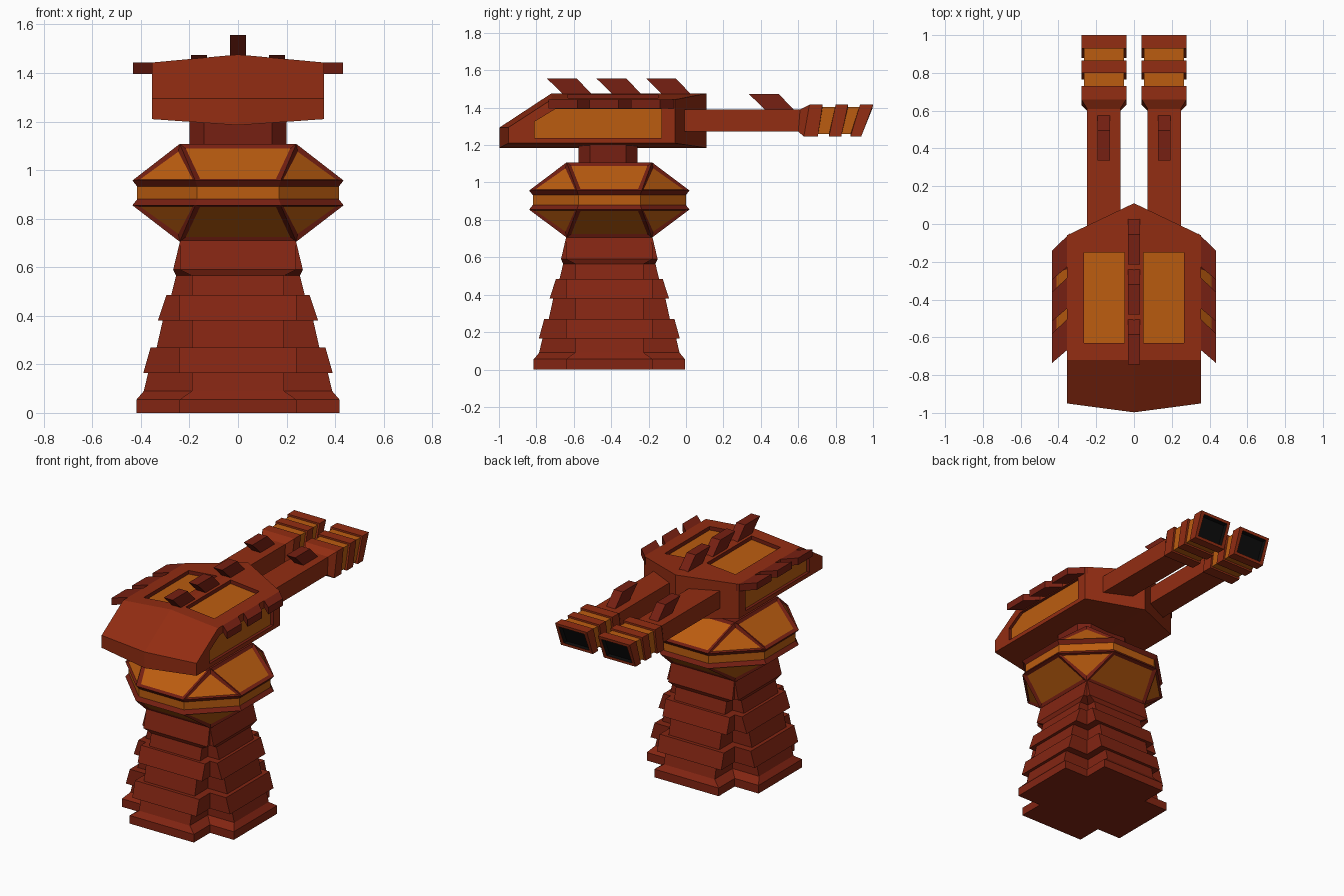
import bpy, bmesh

if "Cube" in bpy.data.objects:
    bpy.data.objects.remove(bpy.data.objects["Cube"])


def material(name, rgb):
    m = bpy.data.materials.new(name)
    m.diffuse_color = (*rgb, 1)
    m.use_nodes = True
    m.node_tree.nodes["Principled BSDF"].inputs["Base Color"].default_value = m.diffuse_color
    return m


RED = material("rust red", (0.29, 0.026, 0.006))
DARK = material("dark red", (0.225, 0.018, 0.006))
TRIM = material("trim brown red", (0.18, 0.014, 0.006))
ORANGE = material("amber orange", (0.50, 0.108, 0.005))
BLACK = material("bore black", (0.004, 0.004, 0.004))
CY = -0.41    # y centre of the pedestal


def finish(name, bm, mats):
    bmesh.ops.recalc_face_normals(bm, faces=bm.faces[:])
    me = bpy.data.meshes.new(name)
    bm.to_mesh(me)
    bm.free()
    for m in mats:
        me.materials.append(m)
    ob = bpy.data.objects.new(name, me)
    bpy.context.collection.objects.link(ob)
    return ob


def loft(name, rings, mats, seg=None, caps=(0, 0), split=False):
    """Skin closed rings of points; seg gives a material index per segment."""
    bm = bmesh.new()
    vs = [[bm.verts.new(p) for p in r] for r in rings]
    n = len(rings[0])
    for k in range(len(vs) - 1):
        for i in range(n):
            j = (i + 1) % n
            f = bm.faces.new((vs[k][i], vs[k][j], vs[k + 1][j], vs[k + 1][i]))
            f.material_index = seg[k] if seg else 0
    for ring, c in ((vs[0], caps[0]), (vs[-1], caps[1])):
        h = n // 2
        parts = [ring[:h + 1], ring[h:] + ring[:1]] if split else [ring]
        for p in parts:
            bm.faces.new(p).material_index = c
    return finish(name, bm, mats)


def prism_x(name, yz, x0, x1, mats, **kw):
    return loft(name, [[(x, y, z) for y, z in yz] for x in (x0, x1)], mats, **kw)


# Stepped pedestal with a plus-shaped plan: (z, half width, arm half width)
def plus(z, h, a):
    pts = [(a, -h), (a, -a), (h, -a), (h, a), (a, a), (a, h),
           (-a, h), (-a, a), (-h, a), (-h, -a), (-a, -a), (-a, -h)]
    return [(x, CY + y * 0.967, z) for x, y in pts]


tiers = [(0, .418, .24), (.055, .418, .24), (.09, .388, .19), (.165, .37, .19),
         (.165, .39, .24), (.27, .36, .24), (.27, .335, .19), (.38, .31, .19),
         (.38, .33, .24), (.485, .295, .24), (.485, .275, .19), (.565, .255, .19),
         (.59, .267, .24), (.71, .238, .236)]
loft("pedestal", [plus(*t) for t in tiers], [DARK])


# Collar: square at top and bottom, octagon in the middle, inset orange panels
def octagon(bm, z, h):
    a = h * 0.405
    pts = [(a, -h), (h, -a), (h, a), (a, h), (-a, h), (-h, a), (-h, -a), (-a, -h)]
    return [bm.verts.new((x, CY + y * 0.985, z)) for x, y in pts]


def square(bm, z, h):
    return [bm.verts.new((sx * h, CY + sy * h * .95, z))
            for sx, sy in ((1, -1), (1, 1), (-1, 1), (-1, -1))]


bm = bmesh.new()
octs = [octagon(bm, z, h) for z, h in ((.855, .435), (.88, .415), (.932, .415), (.957, .435))]
for k in range(3):
    for i in range(8):
        j = (i + 1) % 8
        f = bm.faces.new((octs[k][i], octs[k][j], octs[k + 1][j], octs[k + 1][i]))
        f.material_index = 1 if k == 1 else 0
panels = []
for z, o in ((.705, octs[0]), (1.108, octs[3])):
    sq = square(bm, z, .24)
    bm.faces.new(sq)
    for c in range(4):
        p, q, r = o[2 * c], o[2 * c + 1], o[(2 * c + 2) % 8]
        panels.append(bm.faces.new((sq[c], p, q)))
        panels.append(bm.faces.new((sq[c], q, r, sq[(c + 1) % 4])))
bmesh.ops.recalc_face_normals(bm, faces=bm.faces[:])
bmesh.ops.inset_individual(bm, faces=panels, thickness=.032, depth=-.01)
for f in panels:
    f.material_index = 1
finish("collar", bm, [TRIM, ORANGE])

# Neck
neck = [(.14, -.158), (.2, -.096), (.2, .096), (.14, .158),
        (-.14, .158), (-.2, .096), (-.2, -.096), (-.14, -.158)]
loft("neck", [[(x, y - .417, z) for x, y in neck] for z in (1.1, 1.205)], [TRIM])


# Head: pointed plan, ridged roof, sloping nose
def head_ring(zc, ze, back_c, back_e):
    w = .355
    return [(0, .11, zc), (w, -.06, ze), (w, back_e, ze),
            (0, back_c, zc), (-w, back_e, ze), (-w, -.06, ze)]


head = loft("head", [head_ring(1.185, 1.21, -.997, -.95), head_ring(1.294, 1.294, -.997, -.95),
                     head_ring(1.476, 1.443, -.72, -.72)], [RED, ORANGE, TRIM], split=True)

# Recessed panels in the roof and sides, cut out with amber floors
side_yz = [(-.81, 1.238), (-.81, 1.325), (-.70, 1.392), (-.13, 1.392), (-.13, 1.238)]
cutters = []
for s in (1, -1):
    slots = [RED, ORANGE, TRIM]
    cutters.append(prism_x("side_cutter", side_yz, s * .335, s * .45, slots,
                           seg=[2], caps=(1, 0)))
    roof = [[(s * x, y, 1.476 - .093 * x + dz) for x, y in
             ((.05, -.63), (.265, -.63), (.265, -.15), (.05, -.15))] for dz in (-.025, .1)]
    cutters.append(loft("roof_cutter", roof, slots, seg=[2], caps=(1, 0)))
bpy.context.view_layer.objects.active = head
for c in cutters:
    c.hide_render = True
    mod = head.modifiers.new("panel", 'BOOLEAN')
    mod.operation, mod.solver, mod.object = 'DIFFERENCE', 'EXACT', c
    bpy.ops.object.modifier_apply(modifier=mod.name)
    bpy.data.objects.remove(c)


# Swept-back fins on the roof, the sides and the barrels
def fin(name, x, y, z):
    yz = [(y + .012, z - .012), (y + .165, z - .012), (y + .075, z + .082), (y - .085, z + .082)]
    prism_x(name, yz, x - .033, x + .033, [TRIM])


for i in range(3):
    fin("roof_fin", 0, -.66 + i * .265, 1.475)
    for s in (1, -1):
        t = -.14 - i * .22
        plan = [(.34, t + .09), (.433, t), (.433, t - .155), (.34, t - .075)]
        loft("side_fin", [[(s * x, y, z) for x, y in plan] for z in (1.396, 1.443)], [TRIM])


# Twin barrels with slanted muzzle rings: (top y, bottom y, half width, half height)
def barrel_ring(cx, yt, yb, w, h):
    z = 1.331
    return [(cx - w, yb, z - h), (cx + w, yb, z - h), (cx + w, yt, z + h), (cx - w, yt, z + h)]


thin, wide, core = (.088, .059), (.119, .085), (.106, .073)
stations = [(-.1, -.1, *thin), (.61, .60, *thin), (.66, .63, *wide), (.73, .705, *wide),
            (.73, .705, *core), (.80, .765, *core), (.80, .765, *wide), (.866, .83, *wide),
            (.866, .83, *core), (.93, .88, *core), (.93, .88, *wide), (1.0, .937, *wide),
            (.997, .94, .095, .066), (.965, .908, .095, .066)]
segments = [0, 0, 0, 0, 1, 0, 0, 0, 1, 0, 0, 0, 2]
for s in (1, -1):
    loft("barrel", [barrel_ring(s * .16, *st) for st in stations], [RED, ORANGE, BLACK],
         seg=segments, caps=(0, 2))
    fin("barrel_fin", s * .16, .42, 1.392)
